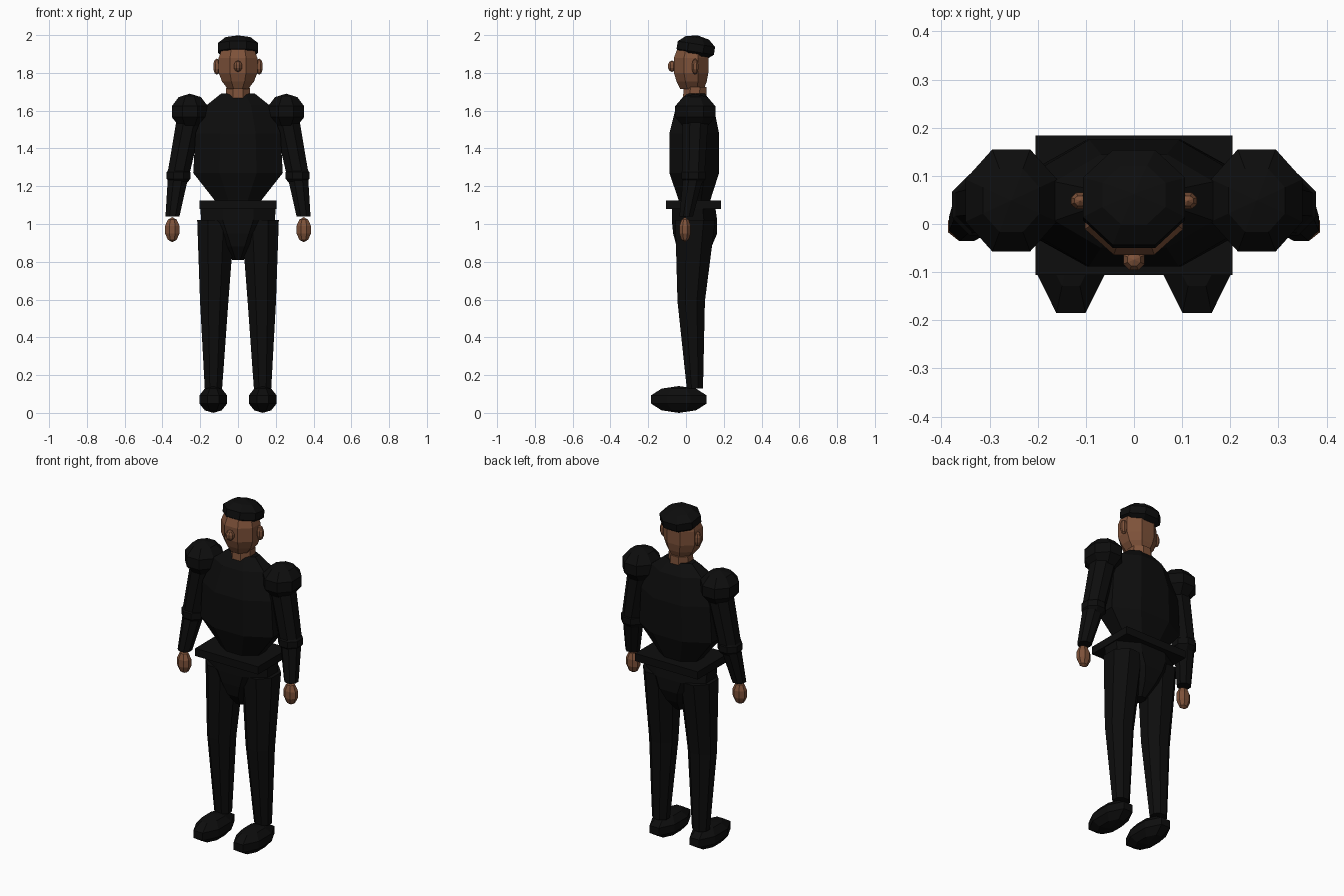
import bpy, bmesh, math
from mathutils import Matrix

if "Cube" in bpy.data.objects:
    bpy.data.objects.remove(bpy.data.objects["Cube"])

C = math.cos(math.pi / 8)


def material(name, rgb):
    m = bpy.data.materials.new(name)
    m.diffuse_color = (*rgb, 1)
    m.use_nodes = True
    m.node_tree.nodes["Principled BSDF"].inputs["Base Color"].default_value = m.diffuse_color
    return m


black = material("black cloth", (0.004, 0.004, 0.004))
skin = material("brown skin", (0.21, 0.085, 0.042))


def finish(name, bm, mat):
    bmesh.ops.recalc_face_normals(bm, faces=bm.faces)
    me = bpy.data.meshes.new(name)
    bm.to_mesh(me)
    bm.free()
    me.materials.append(mat)
    ob = bpy.data.objects.new(name, me)
    bpy.context.collection.objects.link(ob)
    return ob


def loft(name, sections, mat):
    """Stack of octagons: (z, centre x, half width, front y, back y)."""
    bm = bmesh.new()
    rings = []
    for z, cx, rx, y0, y1 in sections:
        cy, ry = (y0 + y1) / 2, (y1 - y0) / 2
        rings.append([bm.verts.new((cx + rx / C * math.cos((i + .5) * math.pi / 4),
                                    cy + ry / C * math.sin((i + .5) * math.pi / 4), z))
                      for i in range(8)])
    for a, b in zip(rings, rings[1:]):
        for i in range(8):
            j = (i + 1) % 8
            bm.faces.new((a[i], a[j], b[j], b[i]))
    bm.faces.new(rings[0])
    bm.faces.new(rings[-1])
    return finish(name, bm, mat)


def ball(name, centre, r, mat, tilt=0):
    """Faceted ellipsoid with flat sides."""
    bm = bmesh.new()
    bmesh.ops.create_uvsphere(bm, u_segments=8, v_segments=5, radius=1)
    k = 1 / (C * math.cos(math.radians(18)))
    bm.transform(Matrix.Translation(centre) @ Matrix.Rotation(tilt, 4, 'X')
                 @ Matrix.Diagonal((r[0] * k, r[1] * k, r[2], 1))
                 @ Matrix.Rotation(math.pi / 8, 4, 'Z'))
    return finish(name, bm, mat)


# Head, neck, nose and hair
loft("head", [(1.715, 0, .054, -.03, .095), (1.755, 0, .085, -.05, .11),
              (1.80, 0, .102, -.064, .118), (1.88, 0, .102, -.064, .118),
              (1.93, 0, .085, -.045, .11), (1.97, 0, .045, .01, .08)], skin)
loft("neck", [(1.64, 0, .066, -.018, .11), (1.725, 0, .062, -.012, .108)], skin)
ball("nose", (0, -.074, 1.835), (.022, .022, .03), skin)
ball("hair", (0, .052, 1.932), (.106, .1, .067), black, math.radians(-9))

# Torso
loft("torso", [(1.09, 0, .11, -.03, .12), (1.13, 0, .127, -.04, .13),
               (1.27, 0, .237, -.088, .175), (1.48, 0, .225, -.088, .175),
               (1.63, 0, .165, -.05, .145), (1.69, 0, .09, .005, .1)], black)

# Belt plate
bm = bmesh.new()
bmesh.ops.create_cube(bm, size=1)
bm.transform(Matrix.Translation((0, .039, 1.103)) @ Matrix.Diagonal((.41, .29, .045, 1)))
finish("belt", bm, black)

# Hips
loft("hips", [(.81, 0, .03, 0, .08), (.88, 0, .085, -.05, .135),
              (.95, 0, .14, -.068, .165), (1.02, 0, .195, -.075, .165),
              (1.09, 0, .2, -.075, .155)], black)

for s, side in ((-1, "right"), (1, "left")):
    ball(f"{side}_ear", (s * .112, .048, 1.833), (.019, .017, .043), skin)
    # Arms
    ball(f"{side}_shoulder", (s * .255, .049, 1.595), (.095, .106, .095), black)
    loft(f"{side}_upper_arm", [(1.25, s * .318, .058, -.018, .098),
                               (1.56, s * .256, .068, -.02, .118)], black)
    ball(f"{side}_elbow", (s * .315, .04, 1.257), (.063, .064, .058), black)
    loft(f"{side}_forearm", [(1.04, s * .347, .037, -.035, .037),
                             (1.25, s * .317, .054, -.015, .093)], black)
    ball(f"{side}_hand", (s * .348, -.005, .97), (.038, .03, .066), skin)
    # Legs
    loft(f"{side}_leg", [(.13, s * .13, .046, .004, .09),
                         (.59, s * .126, .075, -.045, .1),
                         (1.02, s * .117, .099, -.057, .155)], black)
    ball(f"{side}_shoe", (s * .131, -.038, .071), (.073, .147, .071), black)
